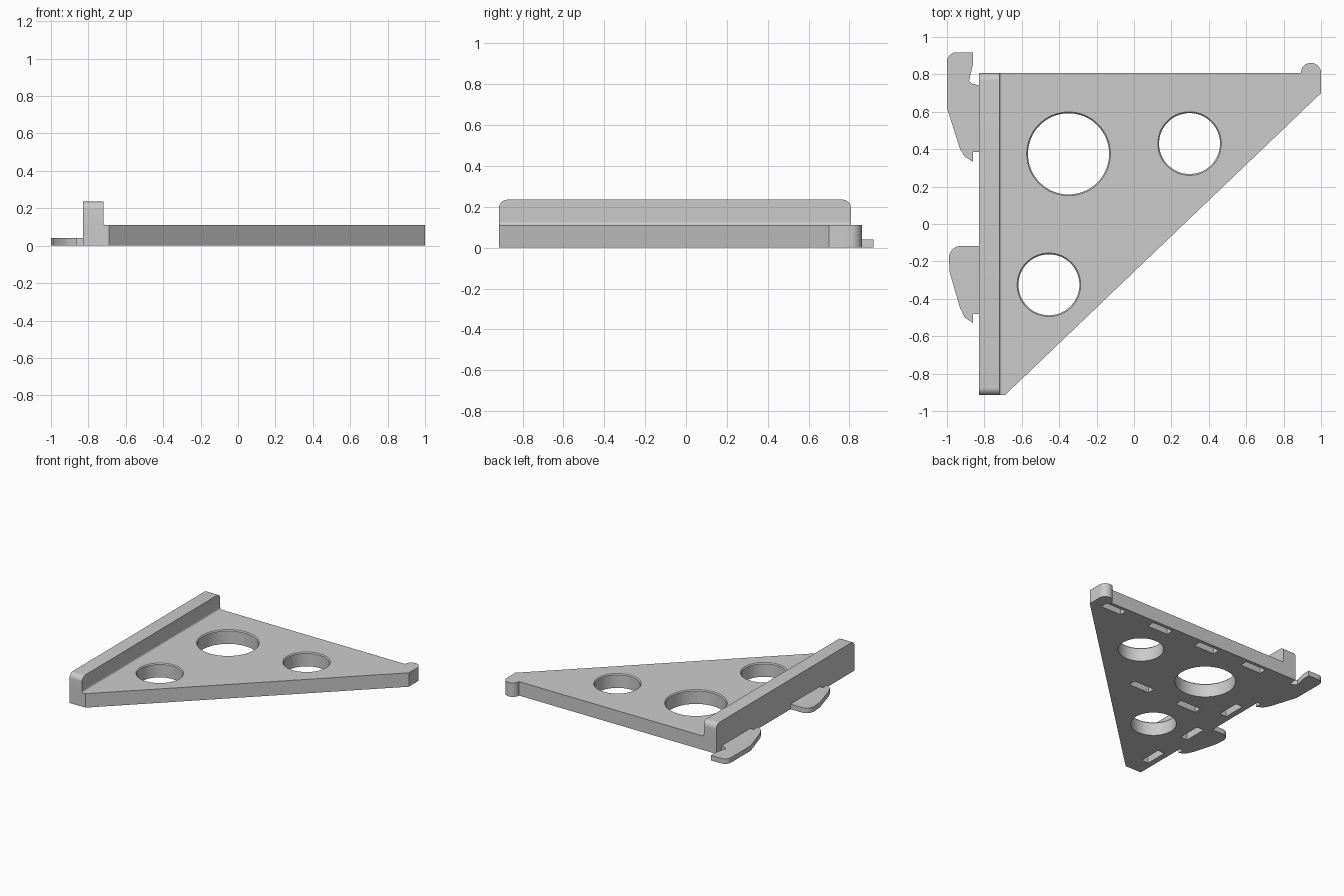
import bpy, bmesh, math
from math import cos, sin, pi
from mathutils import Vector

if "Cube" in bpy.data.objects:
    bpy.data.objects.remove(bpy.data.objects["Cube"], do_unlink=True)

grey = bpy.data.materials.new("plain grey")
grey.use_nodes = True
grey.diffuse_color = (0.6, 0.6, 0.6, 1)
grey.node_tree.nodes["Principled BSDF"].inputs["Base Color"].default_value = (0.6, 0.6, 0.6, 1)

THICK, LEFT, BACK, FRONT = 0.11, -0.83, 0.807, -0.915


def arc(cx, cy, r, a0, a1, n):
    """Points on a circular arc, angles in degrees."""
    angles = [math.radians(a0 + (a1 - a0) * i / n) for i in range(n + 1)]
    return [(cx + r * cos(a), cy + r * sin(a)) for a in angles]


def add_prism(bm, points, offset):
    """Extrude a closed loop of 3D points along an offset."""
    face = bm.faces.new([bm.verts.new(p) for p in points])
    new = bmesh.ops.extrude_face_region(bm, geom=[face])["geom"]
    verts = [v for v in new if isinstance(v, bmesh.types.BMVert)]
    bmesh.ops.translate(bm, vec=Vector(offset), verts=verts)


def finish(name, bm):
    bmesh.ops.recalc_face_normals(bm, faces=bm.faces)
    mesh = bpy.data.meshes.new(name)
    bm.to_mesh(mesh)
    bm.free()
    mesh.materials.append(grey)
    ob = bpy.data.objects.new(name, mesh)
    bpy.context.collection.objects.link(ob)
    return ob


def smooth(ob):
    bpy.ops.object.select_all(action="DESELECT")
    ob.select_set(True)
    bpy.context.view_layer.objects.active = ob
    bpy.ops.object.shade_smooth_by_angle(angle=math.radians(30))


def flat_part(name, outline, height):
    bm = bmesh.new()
    add_prism(bm, [(x, y, 0) for x, y in outline], (0, 0, height))
    return finish(name, bm)


# Triangular plate with a rounded knob at its far corner
plate = flat_part("bracket_plate",
                  [(LEFT, FRONT), (-0.69, FRONT), (1, 0.7)]
                  + arc(0.946, BACK, 0.054, 0, 180, 16) + [(LEFT, BACK)], THICK)

# Cutters: round holes with chamfered top rims
bm = bmesh.new()
N = 64
for cx, cy, r in [(-0.35, 0.375, 0.217), (0.297, 0.43, 0.163), (-0.455, -0.325, 0.163)]:
    rings = []
    for z, radius in [(-0.05, r), (THICK - 0.008, r), (THICK, r + 0.007), (0.2, r + 0.007)]:
        rings.append([bm.verts.new((x, y, z)) for x, y in arc(cx, cy, radius, 0, 360, N)[:-1]])
    for low, high in zip(rings, rings[1:]):
        for i in range(N):
            j = (i + 1) % N
            bm.faces.new((low[i], low[j], high[j], high[i]))
    bm.faces.new(rings[0])
    bm.faces.new(rings[-1])

# Cutters: blind slots in the underside, along the back, the middle and the rail
STEP, LONG, SHORT, DEPTH = 0.434, 0.09, 0.03, 0.06
slots = [(0.82 - STEP * i, 0.75, LONG, SHORT) for i in range(4)]
slots += [(-0.05 - STEP * i, 0.025, LONG, SHORT) for i in range(2)]
slots += [(-0.755, 0.18 - STEP * i, SHORT, LONG) for i in range(3)]
for cx, cy, hx, hy in slots:
    corners = [(-1, -1), (1, -1), (1, 1), (-1, 1)]
    add_prism(bm, [(cx + sx * hx, cy + sy * hy, -0.05) for sx, sy in corners],
              (0, 0, DEPTH + 0.05))
cutter = finish("plate_cutter", bm)
cutter.hide_render = True

cut = plate.modifiers.new("openings", "BOOLEAN")
cut.operation = "DIFFERENCE"
cut.solver = "EXACT"
cut.object = cutter
bpy.context.view_layer.objects.active = plate
bpy.ops.object.modifier_apply(modifier=cut.name)
bpy.data.objects.remove(cutter, do_unlink=True)
smooth(plate)

# Raised rail with rounded upper ends
TOP, R = 0.235, 0.04
side = ([(FRONT, THICK), (BACK, THICK)]
        + arc(BACK - R, TOP - R, R, 0, 90, 8)
        + arc(FRONT + R, TOP - R, R, 90, 180, 8))
bm = bmesh.new()
add_prism(bm, [(LEFT, y, z) for y, z in side], (0.11, 0, 0))
smooth(finish("rail", bm))

# Small fillet where the rail meets the plate
F = 0.015
foot = [(-0.72, THICK)] + arc(-0.72 + F, THICK + F, F, 270, 180, 6)
bm = bmesh.new()
add_prism(bm, [(x, FRONT, z) for x, z in foot], (0, BACK - FRONT, 0))
smooth(finish("rail_fillet", bm))

# Thin mounting hooks on the outer side
upper = ([(LEFT, 0.385), (LEFT, 0.742), (-0.865, 0.75), (-0.882, 0.765),
          (-0.862, 0.85), (-0.86, 0.918), (-0.93, 0.918)]
         + arc(-0.95, 0.868, 0.05, 90, 180, 6)
         + [(-1, 0.62), (-0.93, 0.4), (-0.905, 0.36), (-0.86, 0.332), (-0.86, 0.385)])
lower = ([(LEFT, -0.48), (LEFT, -0.117)]
         + arc(-0.925, -0.182, 0.065, 90, 180, 8)
         + [(-0.985, -0.26), (-0.93, -0.45), (-0.905, -0.5), (-0.86, -0.53), (-0.86, -0.48)])
for name, outline in [("back_hook", upper), ("front_hook", lower)]:
    smooth(flat_part(name, outline, 0.04))
